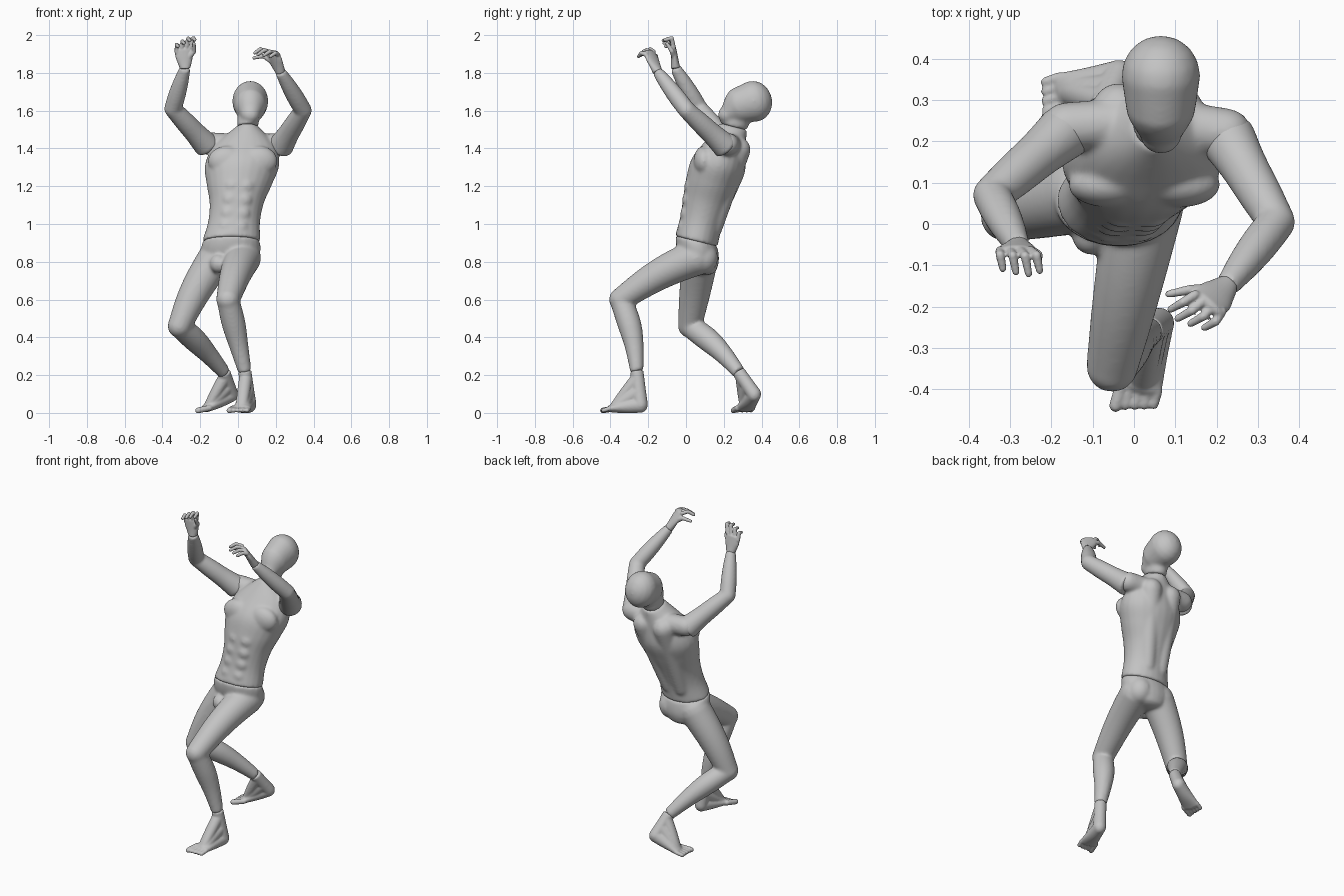
import bpy, bmesh, math
from mathutils import Vector

cube = bpy.data.objects.get("Cube")
if cube:
    bpy.data.objects.remove(cube)

X, Y, Z = Vector((1, 0, 0)), Vector((0, 1, 0)), Vector((0, 0, 1))
SIDES = (-1, 1)
SPINE = (Z + Y / 4).normalized()

# Joints of the pose
waist, neck = Vector((-.035, .055, .91)), Vector((.05, .25, 1.515))
left_shoulder, right_shoulder = Vector((.225, .21, 1.41)), Vector((-.165, .225, 1.415))

grey = bpy.data.materials.new("mannequin_grey")
grey.use_nodes = True
grey.diffuse_color = (.55, .55, .55, 1)
shader = grey.node_tree.nodes["Principled BSDF"]
shader.inputs["Base Color"].default_value = grey.diffuse_color


def curve(values, t):
    """Read a smooth curve through evenly spaced values at t from 0 to 1."""
    first, last = 2 * values[0] - values[1], 2 * values[-1] - values[-2]
    padded = [first, *values, last]
    span = len(values) - 1
    i = min(int(t * span), span - 1)
    f = t * span - i
    before, start, end, after = padded[i:i + 4]
    bend = before - 2.5 * start + 2 * end - after / 2
    twist = 1.5 * (start - end) + (after - before) / 2
    return start + f * (end - before) / 2 + f**2 * bend + f**3 * twist


def bone(bm, start, end, widths, depths=None, bow=Vector(), side=X, axis=None, caps=(1, 1)):
    """Loft elliptical rings from start to end, with domed ends."""
    depths = depths or widths
    axis = axis or (end - start).normalized()
    across = (side - axis * side.dot(axis)).normalized()
    up = axis.cross(across)
    count, steps = 24, 6 * len(widths)
    rings = []

    def ring(centre, width, depth):
        angles = [math.tau * j / count for j in range(count)]
        rings.append([bm.verts.new(centre + across * width * math.cos(a) + up * depth * math.sin(a))
                      for a in angles])

    def dome(centre, width, depth, direction, angles):
        for a in angles:
            lift = direction * min(width, depth) * math.sin(math.radians(a))
            shrink = math.cos(math.radians(a))
            ring(centre + axis * lift, width * shrink, depth * shrink)

    dome(start, widths[0], depths[0], -caps[0], range(80, 0, -20))
    for i in range(steps + 1):
        t = i / steps
        ring(start.lerp(end, t) + bow * math.sin(math.pi * t), curve(widths, t), curve(depths, t))
    dome(end, widths[-1], depths[-1], caps[1], range(20, 90, 20))
    for low, high in zip(rings, rings[1:]):
        for j in range(count):
            bm.faces.new((low[j - 1], low[j], high[j], high[j - 1]))
    bm.faces.new(rings[0][::-1])
    bm.faces.new(rings[-1])


def ball(bm, centre, size):
    """Add an ellipsoid of muscle."""
    made = bmesh.ops.create_uvsphere(bm, u_segments=20, v_segments=12, radius=1)
    for vert in made["verts"]:
        vert.co = centre + Vector([c * s for c, s in zip(vert.co, size)])


def finish(name, bm, voxel=.008, smooth=8):
    """Fuse the overlapping volumes of a part into one smooth skin."""
    bmesh.ops.recalc_face_normals(bm, faces=bm.faces)
    mesh = bpy.data.meshes.new(name)
    bm.to_mesh(mesh)
    bm.free()
    mesh.materials.append(grey)
    part = bpy.data.objects.new(name, mesh)
    bpy.context.collection.objects.link(part)
    fuse = part.modifiers.new("fuse", "REMESH")
    fuse.mode, fuse.voxel_size, fuse.use_smooth_shade = "VOXEL", voxel, True
    soften = part.modifiers.new("soften", "SMOOTH")
    soften.factor, soften.iterations = .5, smooth


# Torso: rib cage, shoulders, chest, back and belly muscles
def spine_point(t, x, y):
    return waist.lerp(neck, t) - Y * .015 * math.sin(math.pi * t) + X * x + Y * y


bm = bmesh.new()
torso_depths = (.116, .114, .126, .14, .145, .11, .074)
bone(bm, waist, neck, (.154, .138, .144, .174, .197, .162, .057), torso_depths,
     bow=Y * -.015, axis=SPINE, caps=(.05, .05))
for shoulder in (left_shoulder, right_shoulder):
    bone(bm, neck - Z * .1, shoulder + Y * .01 + Z * .012, (.058, .06), side=Y)
for s in SIDES:
    ball(bm, spine_point(.7, s * .085, -.085), (.1, .055, .08))
    bone(bm, spine_point(.1, s * .045, .075), spine_point(.8, s * .07, .075), (.045, .065))
    for row in range(4):
        t = .12 + row * .12
        ball(bm, spine_point(t, s * .035, .028 - curve(torso_depths, t)), (.045, .032, .042))
finish("torso", bm, smooth=12)

# Head and neck
bm = bmesh.new()
jaw, brow, skull = Vector((.065, .217, 1.578)), Vector((.065, .29, 1.63)), Vector((.065, .36, 1.65))
bone(bm, neck, brow + Y * .02, (.057, .06), (.073, .07), axis=SPINE, caps=(.05, 1))
bone(bm, jaw, brow, (.051, .071, .086), (.048, .08, .098))
bone(bm, brow, skull, (.086, .096), (.098, .11))
finish("head", bm, smooth=14)


# Lower body: pelvis and both legs down to the ankles
def leg(bm, hip, knee, ankle, thigh_bow, calf_bow):
    bone(bm, hip, knee, (.097, .088, .077, .063), bow=thigh_bow)
    bone(bm, knee, ankle, (.06, .063, .05, .036), bow=calf_bow, caps=(1, .1))


left_ankle, right_ankle = Vector((.036, -.26, .22)), Vector((-.075, .28, .215))
bm = bmesh.new()
bone(bm, waist + Vector((-.008, .015, -.13)), waist, (.12, .15, .158, .152), (.095, .112, .117, .114),
     axis=SPINE, caps=(.5, .05))
ball(bm, Vector((-.105, -.03, .79)), (.045, .045, .05))
for s in SIDES:
    ball(bm, Vector((-.04 + s * .075, .09, .82)), (.075, .08, .085))
leg(bm, Vector((.025, .05, .82)), Vector((-.053, -.345, .6)), left_ankle, Z * .02, Y * .018)
leg(bm, Vector((-.115, .075, .82)), Vector((-.31, .02, .46)), right_ankle, X * -.015, Y * .01 + Z * .012)
finish("lower_body", bm, smooth=12)


# Feet: ankle, heel, instep and five toes
def foot(name, ankle, heel, pad, turn):
    bm = bmesh.new()
    forward = pad - heel
    forward.z = 0
    forward.normalize()
    inner = forward.cross(Z) * turn
    bone(bm, ankle, heel, (.035, .036, .038), caps=(.1, 1))
    bone(bm, ankle.lerp(heel, .2), pad, (.035, .034, .03), (.035, .03, .02), side=inner)
    bone(bm, ankle.lerp(heel, .6), pad, (.036, .038, .04), (.04, .036, .02), side=inner)
    bone(bm, heel, pad, (.037, .044, .054), (.042, .036, .022), side=inner)
    for i in range(5):
        thick = .016 if i == 0 else .012
        root = pad + inner * (.044 - i * .022)
        tip = root + forward * (.065 - i * .007)
        tip.z = .013
        bone(bm, root, tip, (thick, thick), side=inner)
    finish(name, bm, .005, 6)


foot("left_foot", left_ankle, Vector((.06, -.24, .043)), Vector((.016, -.39, .024)), 1)
foot("right_foot", right_ankle, Vector((-.037, .36, .1)), Vector((-.165, .315, .026)), -1)


# Arms from shoulder to wrist
def arm(name, shoulder, elbow, wrist):
    bm = bmesh.new()
    bone(bm, shoulder, elbow, (.069, .058, .053, .046), caps=(.2, 1))
    bone(bm, elbow, wrist, (.046, .046, .04, .029), caps=(1, .1))
    finish(name, bm)


left_wrist, right_wrist = Vector((.225, -.15, 1.805)), Vector((-.28, -.055, 1.825))
arm("left_arm", left_shoulder, Vector((.345, .005, 1.602)), left_wrist)
arm("right_arm", right_shoulder, Vector((-.345, .07, 1.61)), right_wrist)


# Hands: palm, four curled fingers and a thumb
def hand(name, wrist, knuckles, across, reach, curl, thumb_reach, thumb_curl):
    bm = bmesh.new()
    across.normalize()
    bone(bm, wrist, knuckles, (.028, .038, .047, .045), (.025, .021, .018, .015), side=across, caps=(.1, 1))
    for i in range(4):
        place = i - 1.5
        root = knuckles + across * place * .026
        length = 1.1 - abs(place + .3) * .15
        joint = root + reach * length + across * place * .005
        bone(bm, root, joint, (.012, .011), side=across)
        bone(bm, joint, joint + curl * length, (.011, .009), side=across)
    root = wrist.lerp(knuckles, .5) - across * .022
    bone(bm, root, root + thumb_reach, (.016, .012), side=Z + Y)
    bone(bm, root + thumb_reach, root + thumb_reach + thumb_curl, (.012, .009), side=Z + Y)
    finish(name, bm, .004, 3)


hand("left_hand", left_wrist, Vector((.18, -.192, 1.905)), Vector((.8, -.5, -.2)), Vector((-.025, -.024, .012)),
     Vector((-.032, -.018, -.022)), Vector((-.05, 0, .03)), Vector((-.05, -.01, -.01)))
hand("right_hand", right_wrist, Vector((-.287, -.065, 1.92)), Vector((-1, 0, -.35)), Vector((.008, -.012, .053)),
     Vector((.008, -.04, -.01)), Vector((.03, -.015, .035)), Vector((0, -.025, .04)))
